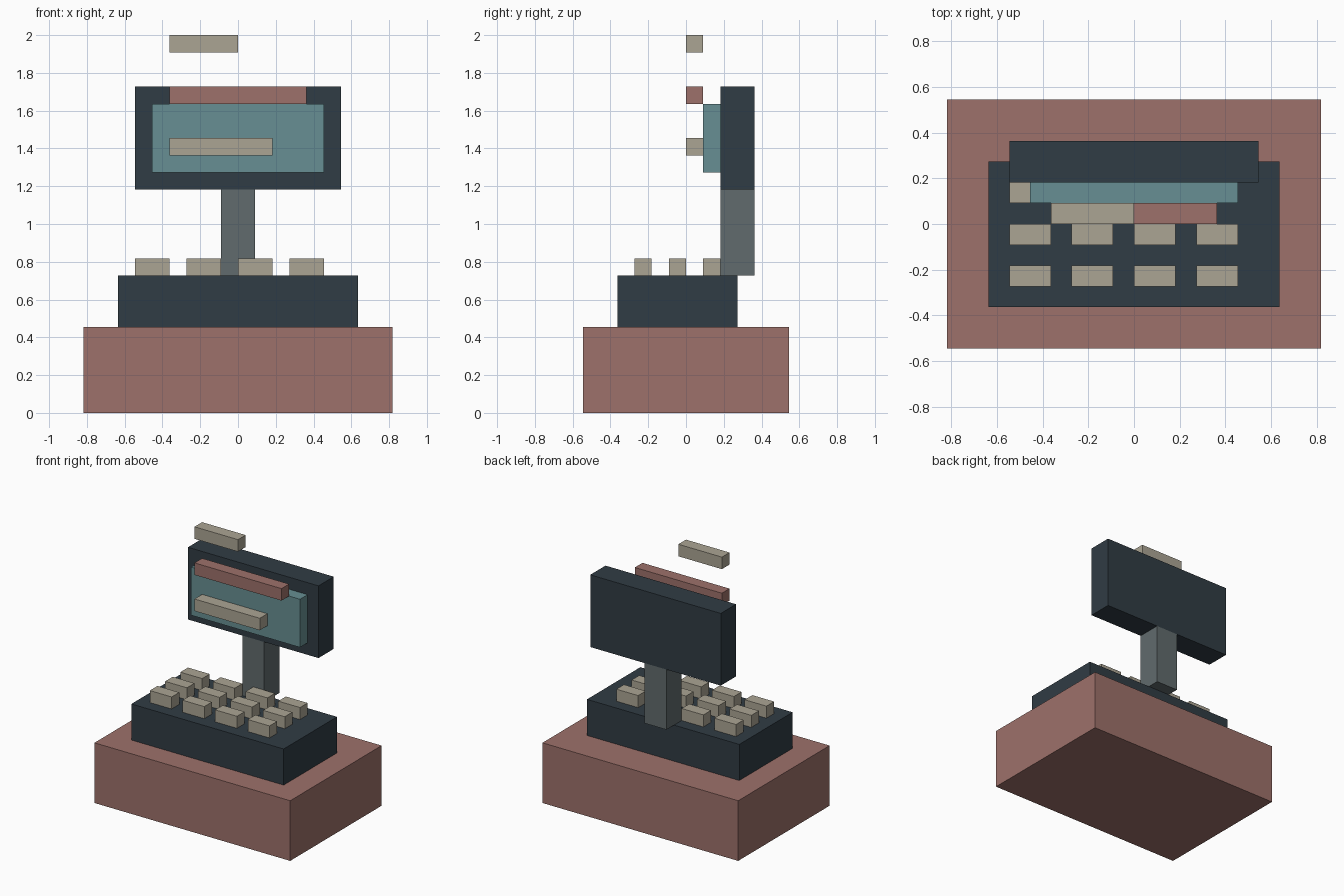
import bpy
import bmesh
from mathutils import Matrix, Vector

if "Cube" in bpy.data.objects:
    bpy.data.objects.remove(bpy.data.objects["Cube"])

U = 1 / 11  # the model sits on a grid, 22 units tall = 2.0


def material(name, rgb):
    m = bpy.data.materials.new(name)
    m.diffuse_color = (*rgb, 1)
    m.use_nodes = True
    m.node_tree.nodes["Principled BSDF"].inputs["Base Color"].default_value = m.diffuse_color
    return m


RED = material("dusty_red", (0.34, 0.165, 0.145))
DARK = material("dark_slate", (0.03, 0.045, 0.058))
GREY = material("steel_grey", (0.12, 0.147, 0.153))
TEAL = material("teal_glass", (0.136, 0.275, 0.292))
TAN = material("warm_tan", (0.41, 0.376, 0.296))


def box(name, x, y, z, mat):
    """Box from (min, max) ranges in grid units."""
    lo, hi = (Vector(c) * U for c in zip(x, y, z))
    mesh = bpy.data.meshes.new(name)
    bm = bmesh.new()
    bmesh.ops.create_cube(bm, size=1, matrix=Matrix.Diagonal((*(hi - lo), 1)))
    bm.to_mesh(mesh)
    bm.free()
    mesh.materials.append(mat)
    obj = bpy.data.objects.new(name, mesh)
    obj.location = (lo + hi) / 2
    bpy.context.collection.objects.link(obj)
    return obj


# Drawer base and keyboard body
box("drawer_base", (-9, 9), (-6, 6), (0, 5), RED)
box("keyboard_body", (-7, 7), (-4, 3), (5, 8), DARK)

# Keys: three rows of four
for row, y in enumerate((-3, -1, 1)):
    for col, x in enumerate((-6, -3, 0, 3)):
        box(f"key_{row + 1}_{col + 1}", (x, x + 2), (y, y + 1), (8, 9), TAN)

# Display on its post
box("display_post", (-1, 1), (2, 4), (8, 13), GREY)
box("display_housing", (-6, 6), (2, 4), (13, 19), DARK)
box("display_screen", (-5, 5), (1, 2), (14, 18), TEAL)

# Bars in front of and above the display
box("screen_bar", (-4, 2), (0, 1), (15, 16), TAN)
box("header_bar", (-4, 4), (0, 1), (18, 19), RED)
box("floating_top_bar", (-4, 0), (0, 1), (21, 22), TAN)
